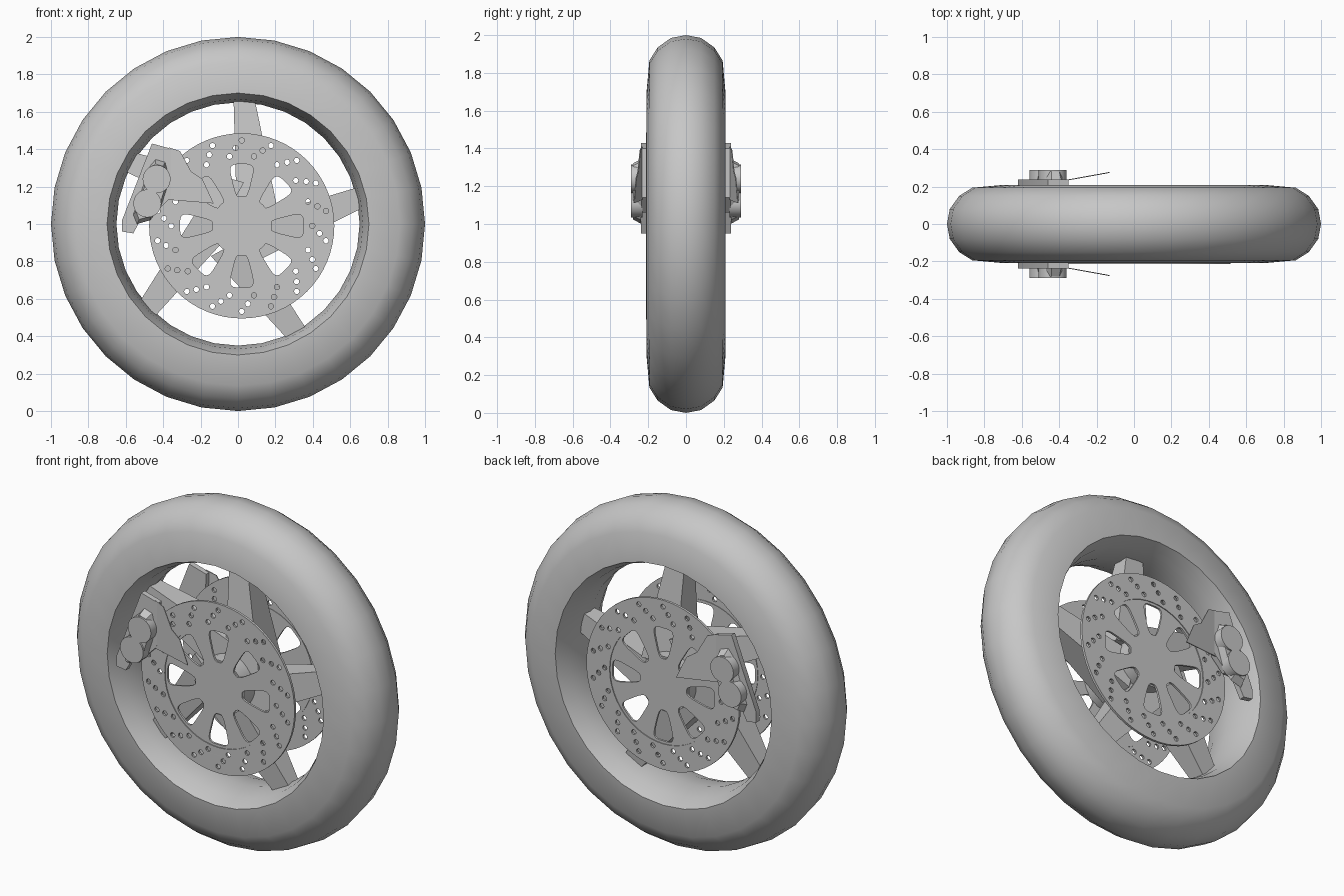
import bpy, bmesh, math
from mathutils import Vector, Matrix

cube = bpy.data.objects.get("Cube")
if cube:
    bpy.data.objects.remove(cube, do_unlink=True)

grey = bpy.data.materials.new("plain_grey")
grey.use_nodes = True
grey.diffuse_color = (0.57, 0.57, 0.57, 1)
grey.node_tree.nodes["Principled BSDF"].inputs["Base Color"].default_value = grey.diffuse_color


def mesh_object(name, bm, angle=30):
    bmesh.ops.recalc_face_normals(bm, faces=bm.faces)
    mesh = bpy.data.meshes.new(name)
    bm.to_mesh(mesh)
    bm.free()
    mesh.materials.clear()
    mesh.materials.append(grey)
    obj = bpy.data.objects.new(name, mesh)
    bpy.context.collection.objects.link(obj)
    bpy.ops.object.select_all(action='DESELECT')
    obj.select_set(True)
    bpy.context.view_layer.objects.active = obj
    bpy.ops.object.shade_smooth_by_angle(angle=math.radians(angle))


def loft(name, base, top):
    """Solid between two matching outlines."""
    bm = bmesh.new()
    a = [bm.verts.new(p) for p in base]
    b = [bm.verts.new(p) for p in top]
    bm.faces.new(a)
    bm.faces.new(b)
    for i in range(len(a)):
        j = (i + 1) % len(a)
        bm.faces.new((a[i], a[j], b[j], b[i]))
    mesh_object(name, bm)


def prism(name, outline, y0, y1, scale=1.0):
    """Extrude an x-z outline along y, optionally tapering."""
    cx = sum(p[0] for p in outline) / len(outline)
    cz = sum(p[1] for p in outline) / len(outline)
    loft(name, [(x, y0, z) for x, z in outline],
         [(cx + (x - cx) * scale, y1, cz + (z - cz) * scale) for x, z in outline])


def circle(x, z, r, n):
    return [(x + r * math.cos(math.tau * i / n), z + r * math.sin(math.tau * i / n)) for i in range(n)]


def pierced_plate(name, loops, location, half_thickness):
    """Filled flat curve: first loop is the rim, the others are holes."""
    cu = bpy.data.curves.new(name, 'CURVE')
    cu.dimensions = '2D'
    cu.fill_mode = 'BOTH'
    cu.extrude = half_thickness
    for pts in loops:
        sp = cu.splines.new('POLY')
        sp.points.add(len(pts) - 1)
        for p, (x, y) in zip(sp.points, pts):
            p.co = (x, y, 0, 1)
        sp.use_cyclic_u = True
    tmp = bpy.data.objects.new(name + "_curve", cu)
    bpy.context.collection.objects.link(tmp)
    bpy.context.view_layer.update()
    mesh = bpy.data.meshes.new_from_object(tmp.evaluated_get(bpy.context.evaluated_depsgraph_get()))
    bpy.data.objects.remove(tmp, do_unlink=True)
    mesh.transform(Matrix.Translation(location) @ Matrix.Rotation(math.pi / 2, 4, 'X'))
    bm = bmesh.new()
    bm.from_mesh(mesh)
    bmesh.ops.remove_doubles(bm, verts=bm.verts, dist=0.0001)
    bpy.data.meshes.remove(mesh)
    mesh_object(name, bm)


# Tyre: half-profile (radius, y) mirrored and spun around the axle
half = [(1, 0), (0.985, 0.08), (0.935, 0.15), (0.865, 0.194), (0.70, 0.209),
        (0.668, 0.13), (0.65, 0)]
profile = half + [(r, -y) for r, y in half[-2:0:-1]]
bm = bmesh.new()
ring = [bm.verts.new((r, y, 1)) for r, y in profile]
edges = [bm.edges.new((ring[i], ring[(i + 1) % len(ring)])) for i in range(len(ring))]
bmesh.ops.spin(bm, geom=ring + edges, cent=(0, 0, 1), axis=(0, 1, 0), angle=math.tau, steps=32)
bmesh.ops.remove_doubles(bm, verts=bm.verts, dist=0.0005)
mesh_object("tyre", bm, 35)

# Spokes, set slightly off the radial direction, and hub
for i, deg in enumerate((88, 13, -61, -136, 151)):
    out = Vector((math.cos(math.radians(deg)), 0, math.sin(math.radians(deg))))
    side = Vector((-out.z, 0, out.x))

    def section(r, shift, w, h):
        return [Vector((0, h * t, 1)) + out * r + side * (w * s + shift)
                for s, t in ((-1, -1), (1, -1), (1, 1), (-1, 1))]
    loft(f"spoke_{i + 1}", section(0.08, -0.1, 0.11, 0.11), section(0.665, -0.01, 0.057, 0.045))
prism("hub", circle(0.02, 0.99, 0.16, 32), -0.2, 0.17)

# Outlines of the brake disc: swept drill holes and rounded windows
holes = []
for k in range(18):
    for r, off in ((0.377, 0), (0.418, -5.5), (0.457, -10)):
        a = math.radians(20 * k + off)
        holes.append(circle(r * math.cos(a), r * math.sin(a), 0.0145, 10))

windows = []
for k in range(8):
    a = math.radians(45 * k)
    pts = []
    for i in range(24):
        t = math.tau * (i + 0.5) / 24
        u = math.copysign(abs(math.cos(t)) ** 0.5, math.cos(t))
        v = math.copysign(abs(math.sin(t)) ** 0.5, math.sin(t))
        r, w = 0.24 + 0.09 * u, (0.05 + 0.022 * u) * v
        pts.append((r * math.cos(a) - w * math.sin(a), r * math.sin(a) + w * math.cos(a)))
    windows.append(pts)

plate = [(-0.46, 1.43), (-0.35, 1.40), (-0.36, 1.14), (-0.44, 1.06), (-0.50, 1.06),
         (-0.56, 0.95), (-0.62, 0.96), (-0.62, 1.02)]
housing = [(-0.47, 1.31), (-0.44, 1.345), (-0.39, 1.33), (-0.365, 1.24), (-0.41, 1.10),
           (-0.47, 1.02), (-0.54, 1.0), (-0.56, 1.05)]
arm = [(-0.37, 1.41), (-0.31, 1.39), (-0.25, 1.28), (-0.19, 1.24), (-0.13, 1.11), (-0.38, 1.13)]

for name, s, disc_y in (("front", -1, -0.206), ("back", 1, 0.178)):
    # Brake disc: drilled rotor around a slightly sunk carrier
    pierced_plate(f"{name}_rotor", [circle(0, 0, 0.495, 64), circle(0, 0, 0.345, 48)] + holes,
                  (0.02, disc_y, 0.99), 0.007)
    pierced_plate(f"{name}_carrier", [circle(0, 0, 0.347, 48)] + windows,
                  (0.02, disc_y - s * 0.004, 0.99), 0.006)
    # Caliper: back plate, tapered housing, two pistons and a thin slanted arm
    prism(f"{name}_caliper_plate", plate, s * 0.205, s * 0.237)
    prism(f"{name}_caliper_housing", housing, s * 0.237, s * 0.28, 0.86)
    for j, (x, z) in enumerate(((-0.435, 1.24), (-0.485, 1.11))):
        prism(f"{name}_piston_{j + 1}", circle(x, z, 0.075, 20), s * 0.23, s * 0.29)
    slant = [(x, 0.235 + 0.18 * (x + 0.37), z) for x, z in arm]
    loft(f"{name}_caliper_arm", [(x, s * (y - 0.005), z) for x, y, z in slant],
         [(x, s * y, z) for x, y, z in slant])
